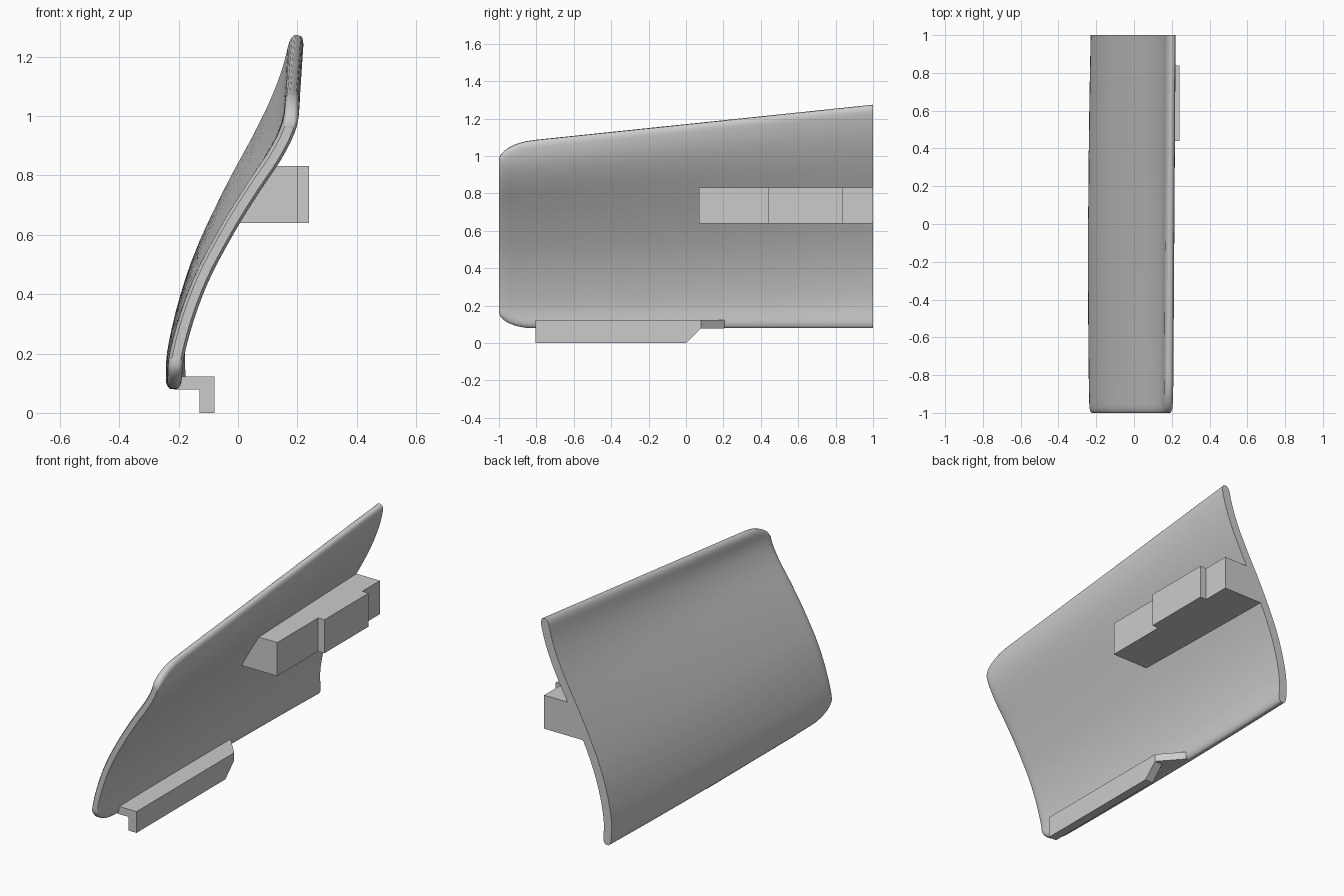
import bpy, bmesh, math
from mathutils import Vector

if "Cube" in bpy.data.objects:
    bpy.data.objects.remove(bpy.data.objects["Cube"])

grey = bpy.data.materials.new("light_grey")
grey.use_nodes = True
COLOUR = (0.6, 0.6, 0.6, 1)
grey.diffuse_color = COLOUR
grey.node_tree.nodes["Principled BSDF"].inputs["Base Color"].default_value = COLOUR


def finish(name, bm):
    bmesh.ops.recalc_face_normals(bm, faces=bm.faces)
    mesh = bpy.data.meshes.new(name)
    bm.to_mesh(mesh)
    bm.free()
    obj = bpy.data.objects.new(name, mesh)
    bpy.context.collection.objects.link(obj)
    mesh.materials.append(grey)
    return obj


def prism(name, outline, axis, start, end):
    """Extrude a flat outline along one axis (0, 1 or 2)."""
    bm = bmesh.new()

    def place(p, depth):
        co = list(p)
        co.insert(axis, depth)
        return bm.verts.new(co)
    a = [place(p, start) for p in outline]
    b = [place(p, end) for p in outline]
    bm.faces.new(a)
    bm.faces.new(b[::-1])
    for i in range(len(a)):
        j = (i + 1) % len(a)
        bm.faces.new((a[i], a[j], b[j], b[i]))
    return finish(name, bm)


# Panel centre line, evenly spaced from bottom to top, at each end
FRONT = (-.213, -.208, -.185, -.153, -.112, -.06, -.003, .06, .126, .173, .185)
BACK = (-.198, -.204, -.187, -.156, -.112, -.057, .003, .068, .127, .173, .203)
BOTTOM, FRONT_TOP, BACK_TOP = 0.08, 1.065, 1.272
HALF = 0.025


def spline(pts, t):
    n = len(pts) - 1
    i = min(int(t * n), n - 1)
    f = t * n - i
    b, c = pts[i], pts[i + 1]
    a = pts[i - 1] if i else 2 * b - c
    d = pts[i + 2] if i + 2 <= n else 2 * c - b
    return b + f / 2 * (c - a + f * (2 * a - 5 * b + 4 * c - d + f * (3 * (b - c) + d - a)))


def centre(y, t):
    v = (y + 1) / 2
    bow = 0.012 * (1 - y * y) * (1 - t) ** 2
    x = spline(FRONT, t) * (1 - v) + spline(BACK, t) * v - bow
    top = FRONT_TOP + (BACK_TOP - FRONT_TOP) * v
    return Vector((x, y, BOTTOM + t * (top - BOTTOM)))


def section(y, steps=32):
    """Closed cross-section with soft rims and rounded front corners."""
    u = max(0, 1 - (y + 1) / 0.18)
    trim = 0.09 * (1 - math.sqrt(1 - u * u))
    outer, inner = [], []
    for k in range(steps + 1):
        s = 0.5 - 0.5 * math.cos(math.pi * k / steps)
        t = trim + s * (1 - 2 * trim)
        rim = min((t - trim), (1 - trim - t), y + 1.004)
        e = 1 - min(max(rim, 0) / 0.03, 1)
        half = HALF * math.sqrt(1 - 0.85 * e * e)
        tangent = centre(y, min(t + .01, 1)) - centre(y, max(t - .01, 0))
        normal = Vector((-tangent.z, 0, tangent.x)).normalized()
        p = centre(y, t)
        outer.append(p + normal * half)
        inner.append(p - normal * half)
    return outer + inner[::-1]


# Curved panel
bm = bmesh.new()
stations = (-1, -.997, -.99, -.975, -.95, -.91, -.86, -.8, -.6, -.3, 0, .3, .6, .8, 1)
rings = [[bm.verts.new(p) for p in section(y)] for y in stations]
count = len(rings[0])
for r, q in zip(rings, rings[1:]):
    for i in range(count):
        j = (i + 1) % count
        bm.faces.new((r[i], r[j], q[j], q[i]))
for ring in (rings[0], rings[-1]):
    for i in range(count // 2 - 1):
        bm.faces.new((ring[i], ring[i + 1], ring[count - 2 - i], ring[count - 1 - i]))
panel = finish("curved_panel", bm)
bpy.context.view_layer.objects.active = panel
panel.select_set(True)
bpy.ops.object.shade_smooth_by_angle(angle=math.radians(40))
panel.select_set(False)

# Upper bracket, its inner side sloped to sit in the panel
prism("upper_bracket", [(-.06, .64), (.2, .64), (.2, .832), (.04, .832)], 1, .07, 1)
prism("upper_bracket_pad", [(.2, .64), (.24, .64), (.24, .832), (.2, .832)], 1, .44, .84)

# Lower bracket: flat shelf with a tapered end and a hanging lip
prism("lower_shelf", [(-.205, -.805), (-.08, -.805), (-.08, .08), (-.19, .205), (-.205, .205)], 2, .078, .122)
prism("lower_lip", [(-.805, 0), (0, 0), (.08, .078), (-.805, .078)], 0, -.13, -.08)
